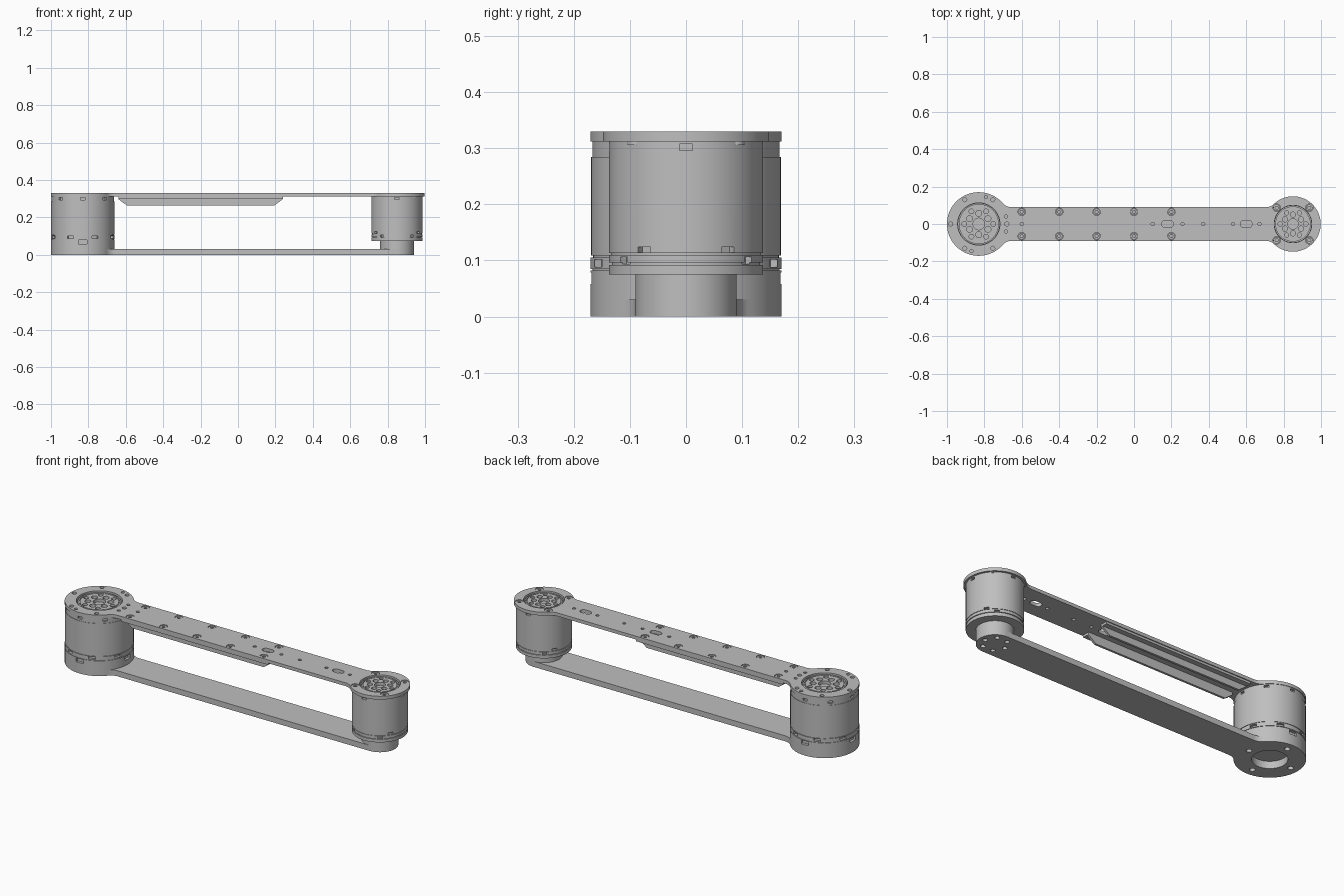
import bpy, bmesh, math
from mathutils import Vector, Matrix

if "Cube" in bpy.data.objects:
    bpy.data.objects.remove(bpy.data.objects["Cube"])

GREY = (0.52, 0.52, 0.52, 1)
metal = bpy.data.materials.new("machined_grey")
metal.use_nodes = True
metal.diffuse_color = GREY
metal.node_tree.nodes["Principled BSDF"].inputs["Base Color"].default_value = GREY

BIG, SMALL = -0.83, 0.85          # hub centres along x
TOP, UNDER, FLOOR = 0.33, 0.312, 0.03   # upper plate faces, lower plate top


def finish(name, bm):
    bmesh.ops.recalc_face_normals(bm, faces=bm.faces)
    mesh = bpy.data.meshes.new(name)
    bm.to_mesh(mesh)
    bm.free()
    obj = bpy.data.objects.new(name, mesh)
    bpy.context.collection.objects.link(obj)
    mesh.materials.append(metal)
    return obj


def smooth(obj):
    bpy.ops.object.select_all(action='DESELECT')
    obj.select_set(True)
    bpy.context.view_layer.objects.active = obj
    bpy.ops.object.shade_smooth_by_angle(angle=math.radians(30))


def extrude(bm, points, vec):
    face = bm.faces.new([bm.verts.new(p) for p in points])
    made = bmesh.ops.extrude_face_region(bm, geom=[face], use_keep_orig=True)
    verts = [g for g in made["geom"] if isinstance(g, bmesh.types.BMVert)]
    bmesh.ops.translate(bm, verts=verts, vec=vec)


def prism(bm, points, low, high):
    extrude(bm, [(x, y, low) for x, y in points], (0, 0, high - low))


def arc(cx, cy, r, start, end, steps):
    angles = [math.radians(start + (end - start) * i / steps) for i in range(steps + 1)]
    return [(cx + r * math.cos(a), cy + r * math.sin(a)) for a in angles]


def circle(cx, cy, r, n=20):
    return arc(cx, cy, r, 0, 360, n)[:-1]


def ring(cx, count, dist, r, start=0, n=16):
    spots = arc(cx, 0, dist, start, start + 360, count)[:-1]
    return [circle(x, y, r, n) for x, y in spots]


def stadium(cx, half, r):
    return arc(cx + half, 0, r, -90, 90, 10) + arc(cx - half, 0, r, 90, 270, 10)


def cut(obj, holes):
    """Subtract prisms, each given as (outline, low, high)."""
    bm = bmesh.new()
    for outline, low, high in holes:
        prism(bm, outline, low, high)
    cutter = finish("cutter", bm)
    cutter.hide_render = True
    mod = obj.modifiers.new("holes", 'BOOLEAN')
    mod.operation, mod.solver, mod.object = 'DIFFERENCE', 'EXACT', cutter
    bpy.context.view_layer.objects.active = obj
    bpy.ops.object.modifier_apply(modifier=mod.name)
    bpy.data.objects.remove(cutter)


def lathe(name, cx, profile, steps=96):
    bm = bmesh.new()
    verts = [bm.verts.new((r, 0, z)) for r, z in profile]
    edges = [bm.edges.new(pair) for pair in zip(verts, verts[1:])]
    bmesh.ops.spin(bm, geom=verts + edges, cent=(0, 0, 0), axis=(0, 0, 1),
                   angle=math.tau, steps=steps, use_merge=False)
    bmesh.ops.remove_doubles(bm, verts=bm.verts, dist=1e-5)
    bmesh.ops.translate(bm, verts=bm.verts, vec=(cx, 0, 0))
    return finish(name, bm)


def half_end(cx, r, width, fillet, side):
    """Upper half of a round plate end, from its tip to the straight edge."""
    if r <= width:
        pts = arc(0, 0, r, 0, 90, 24)
    else:
        fx = math.sqrt((r + fillet) ** 2 - (width + fillet) ** 2)
        a = math.degrees(math.atan2(width + fillet, fx))
        pts = arc(0, 0, r, 180, a, 40) + arc(fx, width + fillet, fillet, 180 + a, 270, 10)[1:]
        pts = [(-x, y) for x, y in pts]
    return [(cx + side * x, y) for x, y in pts]


def link_plate(name, r_big, r_small, low, high):
    upper = half_end(BIG, r_big, 0.09, 0.06, -1) + half_end(SMALL, r_small, 0.09, 0.06, 1)[::-1]
    lower = [(x, -y) for x, y in upper[::-1] if y > 1e-6]
    bm = bmesh.new()
    prism(bm, upper + lower, low, high)
    return finish(name, bm)


def slots(cx, radius, angles, width, low, high, depth=0.014):
    """Rectangular pockets in the side of a drum."""
    found = []
    for a in angles:
        rot = Matrix.Rotation(math.radians(a), 2)
        box = [(radius - depth, -width / 2), (radius + depth, -width / 2),
               (radius + depth, width / 2), (radius - depth, width / 2)]
        pts = [rot @ Vector(p) for p in box]
        found.append(([(p.x + cx, p.y) for p in pts], low, high))
    return found


# Screw positions on the upper plate
screws = [(x, s * 0.065) for x in (-0.6, -0.4, -0.2, 0, 0.2) for s in (-1, 1)]
screws += [(SMALL + sx * 0.087, sy * 0.087) for sx in (-1, 1) for sy in (-1, 1)]

# Upper plate with hub windows, slots, screw and pin holes
plate = link_plate("upper_plate", 0.17, 0.148, UNDER, TOP)
outlines = [circle(BIG, 0, 0.113, 64), circle(SMALL, 0, 0.1, 64)]
outlines += [circle(x, y, 0.02) for x, y in screws]
outlines += [stadium(x, 0.014, 0.018) for x in (0.18, 0.6)]
outlines += [circle(x, 0, 0.009, 12) for x in (-0.6, 0.1, 0.26, 0.37, 0.53, 0.67)]
outlines += ring(BIG, 6, 0.15, 0.011) + ring(BIG, 2, 0.15, 0.009, 75)
outlines += [circle(BIG + 0.145, s * 0.04, 0.009, 12) for s in (-1, 1)]
cut(plate, [(o, UNDER - 0.05, TOP + 0.05) for o in outlines])
smooth(plate)

# Lower plate
plate = link_plate("lower_plate", 0.17, 0.09, 0, FLOOR)
outlines = [circle(BIG, 0, 0.085, 48)] + ring(BIG, 4, 0.127, 0.014)
outlines += ring(SMALL, 6, 0.06, 0.012)
cut(plate, [(o, -0.05, 0.1) for o in outlines])
smooth(plate)

# Countersunk screws with hexagonal sockets
for x, y in screws:
    bm = bmesh.new()
    prism(bm, circle(x, y, 0.018), UNDER - 0.006, TOP - 0.003)
    screw = finish("screw", bm)
    cut(screw, [(circle(x, y, 0.009, 6), TOP - 0.012, TOP + 0.02)])
    smooth(screw)

# Stiffening rails: upright web plus mounting flange
for side, label in ((1, "back"), (-1, "front")):
    web = [(-0.64, UNDER), (-0.64, 0.298), (-0.595, 0.265),
           (0.195, 0.265), (0.24, 0.298), (0.24, UNDER)]
    bm = bmesh.new()
    extrude(bm, [(x, side * 0.045, z) for x, z in web], (0, side * 0.012, 0))
    flange = [(-0.64, side * 0.057), (0.24, side * 0.057),
              (0.24, side * 0.085), (-0.64, side * 0.085)]
    prism(bm, flange, UNDER - 0.012, UNDER)
    finish(label + "_rail", bm)

# Large drum
drum = lathe("large_drum", BIG, [
    (0, FLOOR + 0.01), (0.087, FLOOR + 0.01), (0.087, FLOOR), (0.17, FLOOR),
    (0.17, 0.082), (0.167, 0.082), (0.167, 0.085), (0.17, 0.085),
    (0.17, 0.105), (0.166, 0.105), (0.166, 0.109), (0.169, 0.109),
    (0.169, 0.284), (0.167, 0.284), (0.167, UNDER),
    (0.11, UNDER), (0.11, 0.295), (0, 0.295)])
around = range(0, 360, 45)
cut(drum, slots(BIG, 0.17, around, 0.024, 0.294, 0.306)
    + slots(BIG, 0.17, [a + 22.5 for a in around], 0.034, 0.088, 0.102)
    + slots(BIG, 0.17, range(0, 360, 90), 0.044, 0.058, 0.079))
smooth(drum)

# Small drum
drum = lathe("small_drum", SMALL, [
    (0, 0.075), (0.137, 0.075), (0.137, 0.092), (0.132, 0.092),
    (0.132, 0.096), (0.137, 0.096), (0.137, 0.11), (0.134, 0.11),
    (0.134, 0.113), (0.137, 0.113), (0.137, UNDER),
    (0.098, UNDER), (0.098, 0.295), (0, 0.295)])
cut(drum, slots(SMALL, 0.137, range(0, 360, 90), 0.024, 0.296, 0.308)
    + slots(SMALL, 0.137, [a + s * 33 for a in (0, 180) for s in (-1, 1)], 0.026, 0.114, 0.124)
    + slots(SMALL, 0.137, [a + s * 54 for a in (0, 180) for s in (-1, 1)], 0.022, 0.094, 0.106))
smooth(drum)

# Output boss joining the small drum to the lower plate
smooth(lathe("output_boss", SMALL, [(0, FLOOR), (0.09, FLOOR), (0.09, 0.075), (0, 0.075)]))

# Rotor faces in the hub windows, with bolt circles and lightening holes
for name, cx, r in (("large_rotor", BIG, 0.107), ("small_rotor", SMALL, 0.094)):
    rotor = lathe(name, cx, [
        (0, 0.294), (r, 0.294), (r, 0.324), (r * 0.93, 0.324),
        (r * 0.93, 0.32), (r * 0.89, 0.32), (r * 0.89, 0.324), (0, 0.324)])
    outlines = [circle(cx, 0, r * 0.29, 32)]
    outlines += ring(cx, 6, r * 0.73, r * 0.12) + ring(cx, 6, r * 0.53, r * 0.15, 30)
    cut(rotor, [(o, 0.308, 0.35) for o in outlines])
    smooth(rotor)
